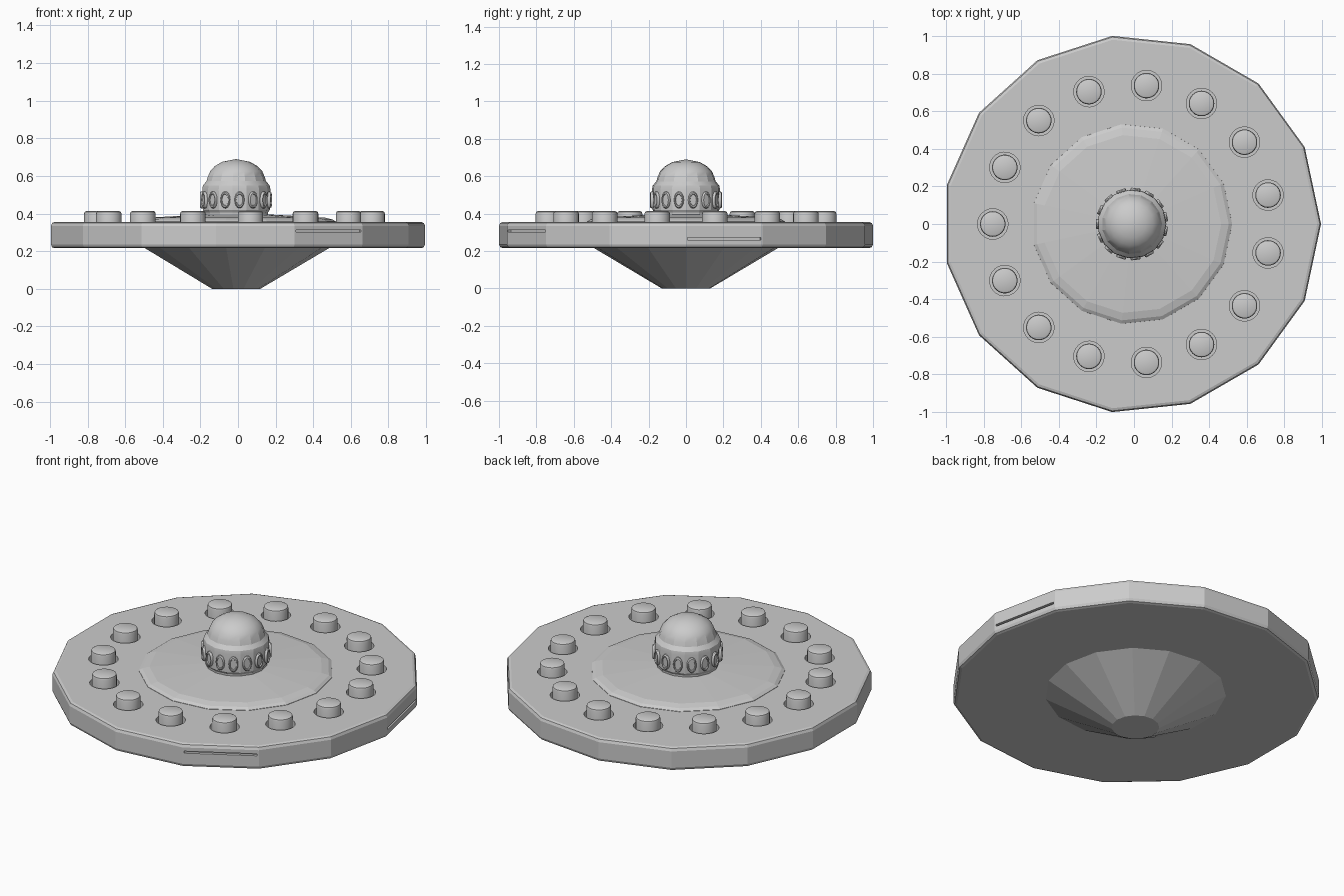
import bpy, bmesh
from math import sin, cos, radians, tau
from mathutils import Matrix

if "Cube" in bpy.data.objects:
    bpy.data.objects.remove(bpy.data.objects["Cube"])

SIDES = 15
STEP = 360 / SIDES
CX = -0.011          # hub of the 15-gon once its bounds are centred


def hub(angle=0, r=0, z=0):
    """Placement matrix: turn about the hub, then move outward and up."""
    return (Matrix.Translation((CX, 0, 0)) @ Matrix.Rotation(radians(angle), 4, 'Z')
            @ Matrix.Translation((r, 0, z)))


def add_lathe(bm, profile, n, mat):
    """Closed solid from (radius, z) points, bottom to top, capped at both ends."""
    rings = []
    for r, z in profile:
        if r == 0:
            rings.append([bm.verts.new(mat @ Matrix.Translation((0, 0, z)).translation)])
        else:
            rings.append([bm.verts.new((mat @ Matrix.Translation(
                (r * cos(tau * i / n), r * sin(tau * i / n), z))).translation) for i in range(n)])
    for a, b in zip(rings, rings[1:]):
        for i in range(n):
            j = (i + 1) % n
            bm.faces.new((a[i], a[j], b[0]) if len(b) == 1 else (a[i], a[j], b[j], b[i]))
    bm.faces.new(rings[0][::-1])
    if len(rings[-1]) > 1:
        bm.faces.new(rings[-1])


def finish(name, bm, smooth=None):
    bmesh.ops.recalc_face_normals(bm, faces=bm.faces)
    me = bpy.data.meshes.new(name)
    bm.to_mesh(me)
    bm.free()
    ob = bpy.data.objects.new(name, me)
    bpy.context.collection.objects.link(ob)
    if smooth:
        bpy.ops.object.select_all(action='DESELECT')
        ob.select_set(True)
        bpy.context.view_layer.objects.active = ob
        bpy.ops.object.shade_smooth_by_angle(angle=radians(smooth))
    return ob


def lathe(name, profile, n=SIDES, smooth=None):
    bm = bmesh.new()
    add_lathe(bm, profile, n, hub())
    return finish(name, bm, smooth)


# main disc with bevelled rim
disc = lathe("saucer_disc", [(0.985, 0.216), (0.999, 0.221), (1.0055, 0.236),
                             (1.0055, 0.335), (0.999, 0.35), (0.985, 0.355)])

# sockets around the lights and two thin slots in the rim
bm = bmesh.new()
for k in range(SIDES):
    add_lathe(bm, [(0.081, 0.31), (0.081, 0.40)], 24, hub(STEP * (k + 0.5), 0.74))
for angle, z in ((-60, 0.307), (12, 0.266)):
    bmesh.ops.create_cube(bm, size=1, matrix=hub(angle, 0.985, z)
                          @ Matrix.Diagonal((0.04, 0.40, 0.012, 1)))
cutter = finish("socket_cutter", bm)
cutter.hide_render = True
cutter.hide_set(True)
mod = disc.modifiers.new("sockets", 'BOOLEAN')
mod.object = cutter
mod.solver = 'EXACT'

# lower cone and shallow upper deck
lathe("lower_cone", [(0.13, 0), (0.505, 0.222)])
lathe("upper_deck", [(0.535, 0.34), (0.533, 0.357), (0.515, 0.368),
                     (0.475, 0.378), (0.18, 0.395)])

# ring of button lights
bm = bmesh.new()
for k in range(SIDES):
    add_lathe(bm, [(0.068, 0.305), (0.068, 0.399), (0.065, 0.409), (0.057, 0.413)],
              24, hub(STEP * (k + 0.5), 0.74))
finish("button_lights", bm, 30)

# domed cabin
lathe("cabin_dome", [(0.168, 0.38), (0.17, 0.405), (0.18, 0.42), (0.183, 0.53),
                     (0.179, 0.55), (0.16, 0.572), (0.153, 0.595), (0.14, 0.625),
                     (0.115, 0.652), (0.075, 0.675), (0, 0.69)], smooth=20)

# oval portholes with a raised rim and glass
bm = bmesh.new()
for k in range(SIDES):
    mat = (hub(STEP * (k + 0.5), 0.172, 0.473) @ Matrix.Rotation(radians(90), 4, 'Y')
           @ Matrix.Diagonal((0.045, 0.026, 1, 1)))
    add_lathe(bm, [(1, 0), (1, 0.014), (0.88, 0.020), (0.72, 0.020), (0.65, 0.014)], 16, mat)
finish("portholes", bm, 30)
